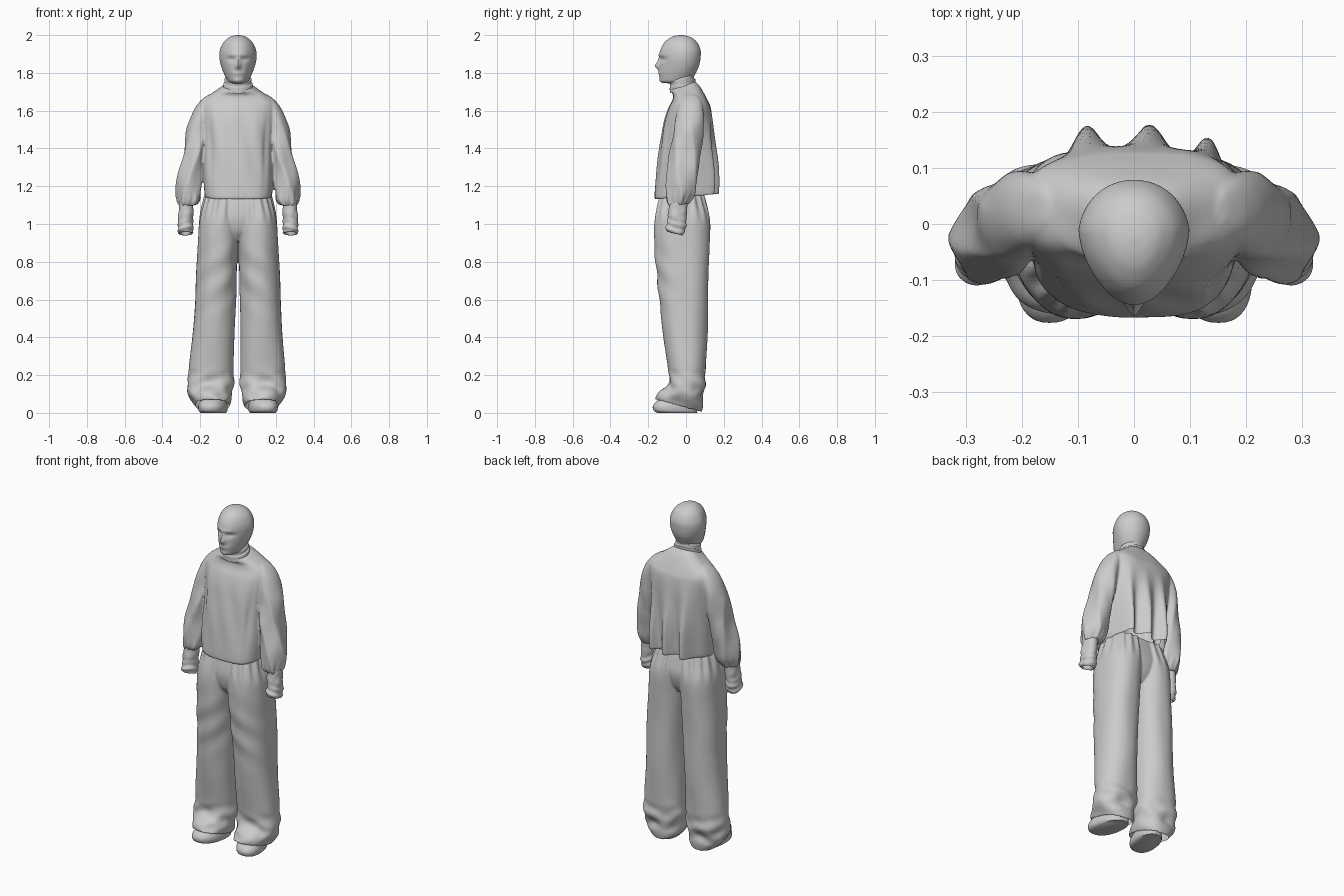
import bpy, bmesh, math
from math import sin, cos, exp, pi
from mathutils import Vector, noise


def bump(v, centre, width):
    return exp(-((v - centre) / width) ** 2)


def ramp(v, a, b):
    t = max(0.0, min(1.0, (v - a) / (b - a)))
    return t * t * (3 - 2 * t)


def spline(rows, steps):
    # Catmull-Rom through the section rows
    out = []
    for i in range(len(rows) - 1):
        p = [rows[max(0, min(len(rows) - 1, i + k))] for k in (-1, 0, 1, 2)]
        for s in range(steps):
            t = s / steps
            out.append([0.5 * (2 * b + (c - a) * t + (2 * a - 5 * b + 4 * c - d) * t * t
                               + (3 * b - a - 3 * c + d) * t ** 3) for a, b, c, d in zip(*p)])
    return out + [list(rows[-1])]


def smooth(ob):
    bpy.ops.object.select_all(action='DESELECT')
    ob.select_set(True)
    bpy.context.view_layer.objects.active = ob
    bpy.ops.object.shade_smooth_by_angle(angle=math.radians(50))


def loft(name, rows, side=1, n=2.0, sides=64, steps=8, fold=None, shape=None, caps=(True, True)):
    # rows: z, centre x, centre y, half width, half depth, tilt (z rise per y)
    bm = bmesh.new()
    rings = []
    for z, cx, cy, rx, ry, tilt in spline(rows, steps):
        ring = []
        for k in range(sides):
            a = 2 * pi * k / sides
            c, s = cos(a), sin(a)
            ux = math.copysign(abs(c) ** (2 / n), c)
            uy = math.copysign(abs(s) ** (2 / n), s)
            p = Vector((cx + rx * ux, cy + ry * uy, z + tilt * ry * uy))
            if fold:
                p += Vector((c, s, 0)) * fold(a, p)
            if shape:
                p = shape(p)
            p.x *= side
            ring.append(bm.verts.new(p))
        rings.append(ring)
    for r0, r1 in zip(rings, rings[1:]):
        for k in range(sides):
            j = (k + 1) % sides
            bm.faces.new((r0[k], r0[j], r1[j], r1[k]))
    for ring, on in ((rings[0], caps[0]), (rings[-1], caps[1])):
        if on:
            bm.faces.new(ring)
    bmesh.ops.recalc_face_normals(bm, faces=bm.faces)
    mesh = bpy.data.meshes.new(name)
    bm.to_mesh(mesh)
    bm.free()
    ob = bpy.data.objects.new(name, mesh)
    bpy.context.collection.objects.link(ob)
    smooth(ob)
    return ob


def fuse(name, parts, is_opening):
    # blend overlapping lofts into one cloth surface, then open its hems
    bpy.ops.object.select_all(action='DESELECT')
    for ob in parts:
        ob.select_set(True)
    ob = bpy.context.view_layer.objects.active = parts[0]
    bpy.ops.object.join()
    ob.name = name
    m = ob.modifiers.new("blend", 'REMESH')
    m.mode, m.voxel_size = 'VOXEL', 0.006
    m = ob.modifiers.new("soften", 'SMOOTH')
    m.factor, m.iterations = 0.5, 3
    for mod in ("blend", "soften"):
        bpy.ops.object.modifier_apply(modifier=mod)
    bm = bmesh.new()
    bm.from_mesh(ob.data)
    bm.normal_update()
    gone = [f for f in bm.faces if is_opening(f.calc_center_median(), f.normal)]
    bmesh.ops.delete(bm, geom=gone, context='FACES')
    bm.to_mesh(ob.data)
    bm.free()
    smooth(ob)


# Head: masked face with nose, brow and eye hollows
def face(p):
    front = max(0.0, min(1.0, (-0.01 - p.y) / 0.1))
    p.x *= 1 - 0.2 * front
    if front > 0:
        x, z = p.x, p.z
        d = 0.022 * bump(x, 0, 0.014) * bump(z, 1.835, 0.018)
        d += 0.010 * bump(x, 0, 0.012) * bump(z, 1.86, 0.022)
        d -= 0.010 * bump(abs(x), 0.036, 0.022) * bump(z, 1.872, 0.014)
        d += 0.005 * bump(z, 1.895, 0.012) * bump(x, 0, 0.06)
        d += 0.005 * bump(x, 0, 0.03) * (bump(z, 1.797, 0.012) + bump(z, 1.757, 0.012))
        p.y -= d * front
    return p


head_rows = [(z, 0, (f + b) / 2, w, (b - f) / 2, t) for z, f, b, w, t in (
    (1.715, -0.065, 0.035, 0.052, 0), (1.748, -0.085, 0.04, 0.056, 0.1), (1.765, -0.13, 0.042, 0.064, 0.15),
    (1.80, -0.14, 0.055, 0.08, 0.05), (1.84, -0.14, 0.07, 0.093, 0), (1.88, -0.139, 0.077, 0.1, 0),
    (1.92, -0.136, 0.077, 0.097, 0), (1.96, -0.115, 0.06, 0.079, 0), (1.985, -0.085, 0.033, 0.053, 0),
    (1.996, -0.058, 0.003, 0.03, 0), (2.0, -0.032, -0.022, 0.006, 0))]
loft("head", head_rows, n=2.1, sides=72, shape=face, caps=(False, True))

# Collar: a soft rolled band in two tiers
loft("collar", [(1.715, 0, -0.019, 0.079, 0.067, 0.35), (1.733, 0, -0.018, 0.077, 0.068, 0.35),
                (1.744, 0, -0.018, 0.076, 0.068, 0.33), (1.749, 0, -0.02, 0.07, 0.063, 0.33),
                (1.768, 0, -0.022, 0.071, 0.063, 0.3), (1.774, 0, -0.023, 0.064, 0.057, 0.3)],
     steps=4, caps=(False, False))


# Sweater body: boxy front, three deep drape folds in the back
def sweater_fold(a, p):
    fore = max(0.0, -sin(a))
    mid = bump(p.z, 1.40, 0.17)
    d = -0.010 * bump(abs(p.x), 0.15 + 0.04 * (p.z - 1.4), 0.014) * mid * fore
    d += 0.003 * sin(p.x * 60 + p.z * 14) * mid * fore
    return d + 0.006 * noise.noise(Vector((p.x * 9, p.y * 9, p.z * 4))) * ramp(p.z, 1.72, 1.6)


def drape(p):
    back = ramp(p.y, 0.0, 0.07) * ramp(p.z, 1.62, 1.20)
    for x, w, h in ((-0.085, 0.034, 0.064), (0.027, 0.036, 0.062), (0.135, 0.030, 0.062)):
        p.y += h * bump(p.x, x, w) * back
    return p


body = loft("sweater_body", [
    (1.143, 0, -0.026, 0.176, 0.139, 0.1), (1.165, 0, -0.026, 0.18, 0.142, 0.1),
    (1.25, 0, -0.020, 0.184, 0.139, 0.06), (1.40, 0, -0.006, 0.185, 0.134, 0),
    (1.53, 0, 0.010, 0.192, 0.126, 0), (1.61, 0, 0.02, 0.198, 0.112, 0),
    (1.65, 0, 0.022, 0.19, 0.095, 0), (1.685, 0, 0.015, 0.148, 0.082, 0.05),
    (1.71, 0, 0.0, 0.108, 0.076, 0.2), (1.732, 0, -0.016, 0.072, 0.066, 0.33)],
    n=2.8, sides=128, fold=sweater_fold, shape=drape)


# Sleeves: sloped shoulder, long diagonal folds, gathered pouf above the cuff
def sleeve_fold(a, p):
    on = ramp(p.z, 1.62, 1.40)
    d = 0.005 * (1 - 2 * abs(sin(2.5 * a + p.z * 8))) * on
    d += 0.004 * sin(11 * a) * bump(p.z, 1.12, 0.04)
    return d + 0.008 * noise.noise(Vector((p.x * 14, p.y * 14, p.z * 7))) * on


def slope(p):
    p.z -= 0.55 * (p.x - 0.17) * ramp(p.z, 1.48, 1.66)
    return p


def hand_fold(a, p):
    wrinkle = 0.003 * sin(p.z * 170 + 3 * sin(a + 0.6)) * bump(p.z, 0.985, 0.04)
    return wrinkle + 0.006 * noise.noise(p * 22)


sleeve_rows = [(1.676, 0.160, 0.026, 0.01, 0.02, 0), (1.664, 0.170, 0.026, 0.035, 0.045, 0),
               (1.63, 0.185, 0.024, 0.052, 0.064, 0), (1.55, 0.203, 0.018, 0.060, 0.077, 0),
               (1.40, 0.226, 0.000, 0.064, 0.084, 0), (1.26, 0.250, -0.020, 0.066, 0.082, 0),
               (1.17, 0.259, -0.028, 0.066, 0.077, 0), (1.125, 0.260, -0.036, 0.062, 0.068, 0.08),
               (1.10, 0.266, -0.04, 0.048, 0.055, 0.08)]
hand_rows = [(1.13, 0.274, -0.04, 0.034, 0.046, 0), (1.08, 0.276, -0.043, 0.038, 0.048, 0),
             (1.03, 0.277, -0.048, 0.04, 0.051, -0.05), (0.985, 0.277, -0.054, 0.041, 0.051, -0.15),
             (0.957, 0.278, -0.06, 0.04, 0.046, -0.25), (0.95, 0.278, -0.06, 0.031, 0.036, -0.25),
             (0.972, 0.278, -0.058, 0.022, 0.026, -0.25)]


# Trousers: wide legs, waist gathers, hems stacking over the shoes
def leg_fold(a, p):
    low, top = ramp(p.z, 0.26, 0.12), ramp(p.z, 0.98, 1.12)
    d = 0.004 * sin(p.z * 60 + 3 * sin(a + 0.5) + 2 * a) * low
    d += 0.014 * noise.noise(Vector((p.x * 13, p.y * 13, p.z * 16))) * low * ramp(p.z, 0.03, 0.09)
    d += 0.006 * sin(14 * a + 1) * top
    d += 0.006 * noise.noise(Vector((p.x * 9, p.y * 9, p.z * 3.5)))
    return d + 0.004 * sin(p.z * 38 + 3 * a) * bump(p.z, 0.72, 0.16) * max(0, -sin(a))


leg_rows = [(1.17, 0.080, -0.022, 0.084, 0.108, 0), (1.11, 0.088, -0.022, 0.094, 0.126, 0),
            (1.02, 0.099, -0.020, 0.106, 0.145, 0), (0.90, 0.106, -0.020, 0.107, 0.145, 0),
            (0.75, 0.113, -0.016, 0.106, 0.138, 0), (0.58, 0.119, -0.01, 0.108, 0.128, 0),
            (0.40, 0.126, -0.002, 0.113, 0.115, 0), (0.23, 0.130, 0.003, 0.119, 0.100, 0),
            (0.14, 0.131, 0.0, 0.119, 0.096, -0.15), (0.08, 0.130, -0.024, 0.108, 0.112, -0.30),
            (0.038, 0.127, -0.038, 0.088, 0.124, -0.28)]
shoe_rows = [(0.0, 0.13, -0.045, 0.064, 0.105, 0), (0.012, 0.13, -0.056, 0.073, 0.115, 0),
             (0.04, 0.13, -0.058, 0.074, 0.116, 0), (0.065, 0.13, -0.042, 0.064, 0.10, -0.05),
             (0.09, 0.13, -0.01, 0.05, 0.06, 0)]


def toe_out(p):
    p.x -= 0.15 * (p.y + 0.04)
    return p


sweater = [body]
# Seat joins both legs
trousers = [loft("seat", [
    (1.17, 0, -0.022, 0.158, 0.105, 0), (1.10, 0, -0.022, 0.170, 0.122, 0),
    (1.03, 0, -0.02, 0.150, 0.132, 0), (0.96, 0, -0.02, 0.09, 0.118, 0),
    (0.91, 0, -0.016, 0.045, 0.085, 0)], n=2.4, sides=80)]
for tag, side in (("left", 1), ("right", -1)):
    sweater.append(loft(tag + "_sleeve", sleeve_rows, side, sides=72, fold=sleeve_fold, shape=slope))
    loft(tag + "_hand", hand_rows, side, sides=48, fold=hand_fold, caps=(False, True))
    # the right leg hangs a touch further out
    shift = 0.0 if side > 0 else 0.012
    rows = [(z, cx + shift * ramp(z, 0.6, 0.2), cy, rx, ry, t) for z, cx, cy, rx, ry, t in leg_rows]
    trousers.append(loft(tag + "_trouser_leg", rows, side, n=2.25, sides=80, steps=10, fold=leg_fold))
    loft(tag + "_shoe", shoe_rows, side, n=2.3, sides=48, steps=5, shape=toe_out)

# Openings follow the tilted hem planes
fuse("sweater", sweater, lambda c, n: n.z < -0.8 and abs(c.x) < 0.185 and c.z < 1.155 + 0.1 * c.y)
fuse("trousers", trousers, lambda c, n: (n.z < -0.8 and c.z < 0.044 - 0.28 * (c.y + 0.038))
     or (n.z > 0.8 and c.z > 1.15))
